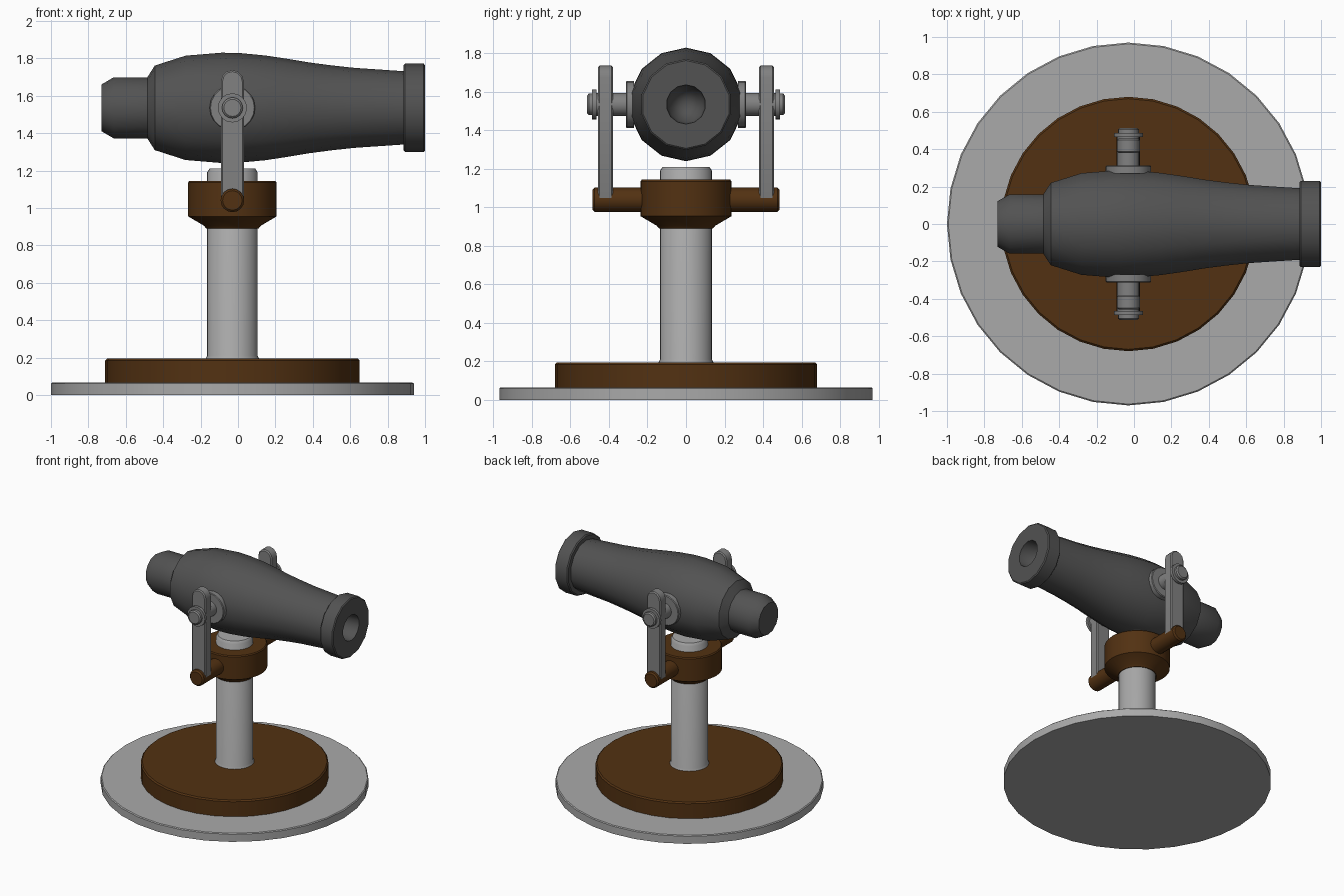
import bpy
import bmesh
from math import cos, sin, pi, radians
from mathutils import Matrix, Vector

cube = bpy.data.objects.get("Cube")
if cube:
    bpy.data.objects.remove(cube, do_unlink=True)

AXIS_X = -0.03      # centre line of the stand
BARREL_Z = 1.535    # height of the barrel and its pivots
PEG_Z = 1.04


def material(name, color):
    mat = bpy.data.materials.new(name)
    mat.use_nodes = True
    mat.diffuse_color = (*color, 1)
    mat.node_tree.nodes["Principled BSDF"].inputs["Base Color"].default_value = (*color, 1)
    return mat


pale_metal = material("pale metal", (0.40, 0.40, 0.40))
mid_metal = material("mid grey metal", (0.22, 0.22, 0.22))
iron = material("dark iron", (0.085, 0.085, 0.085))
wood = material("brown wood", (0.085, 0.031, 0.006))


def finish(name, bm, mat, matrix):
    bmesh.ops.recalc_face_normals(bm, faces=bm.faces)
    mesh = bpy.data.meshes.new(name)
    bm.to_mesh(mesh)
    bm.free()
    mesh.transform(matrix)
    mesh.materials.append(mat)
    obj = bpy.data.objects.new(name, mesh)
    bpy.context.collection.objects.link(obj)
    bpy.ops.object.select_all(action="DESELECT")
    obj.select_set(True)
    bpy.context.view_layer.objects.active = obj
    bpy.ops.object.shade_smooth_by_angle(angle=radians(35))
    return obj


def lathe(name, profile, mat, sides=32, matrix=Matrix.Translation((AXIS_X, 0, 0))):
    """Turn (height, radius) pairs about z; a zero radius closes to a point."""
    bm = bmesh.new()
    rings = []
    for h, r in profile:
        count = sides if r > 0 else 1
        rings.append([bm.verts.new((r * cos(2 * pi * i / sides), r * sin(2 * pi * i / sides), h))
                      for i in range(count)])
    for a, b in zip(rings, rings[1:]):
        for i in range(sides):
            j = (i + 1) % sides
            quad = [a[i % len(a)], a[j % len(a)], b[j % len(b)], b[i % len(b)]]
            bm.faces.new(list(dict.fromkeys(quad)))
    for ring in (rings[0], rings[-1]):
        if len(ring) > 1:
            bm.faces.new(ring)
    return finish(name, bm, mat, matrix)


def along_y(side, z):
    """Place a lathed part with its axis pointing out to one side."""
    turn = Vector((0, 0, 1)).rotation_difference(Vector((0, side, 0))).to_matrix().to_4x4()
    return Matrix.Translation((AXIS_X, 0, z)) @ turn


# Stand
lathe("base_plate", [(0, 0.97), (0.06, 0.97), (0.066, 0.963)], pale_metal)
lathe("wooden_base", [(0.066, 0.68), (0.185, 0.68), (0.195, 0.67)], wood)
lathe("column", [(0.19, 0.145), (0.21, 0.135), (1.19, 0.135), (1.21, 0.122)], pale_metal)
lathe("collar", [(0.89, 0.14), (0.905, 0.152), (0.955, 0.237), (1.136, 0.237), (1.144, 0.23)], wood)

# Barrel, turned about the x axis with a hollow muzzle
barrel_profile = [
    (-0.73, 0.125), (-0.665, 0.163), (-0.485, 0.163), (-0.445, 0.226), (-0.28, 0.279),
    (-0.085, 0.295), (0.02, 0.292), (0.145, 0.280), (0.265, 0.262), (0.385, 0.242),
    (0.5, 0.227), (0.62, 0.214), (0.885, 0.196), (0.885, 0.228), (0.893, 0.236),
    (0.993, 0.236), (1.0, 0.228), (1.0, 0.102), (0.9, 0.09), (0.8, 0.0),
]
lathe("barrel", barrel_profile, iron, sides=14,
      matrix=Matrix.Translation((0, 0, BARREL_Z)) @ Matrix.Rotation(pi / 2, 4, "Y"))


def bracket(name, side):
    """Upright bar with rounded ends and softened edges."""
    half, low, high, steps = 0.061, 0.985, 1.737, 6
    outline = []
    for centre, start in ((high - half, 0), (low + half, pi)):
        for i in range(steps + 1):
            a = start + pi * i / steps
            outline.append((half * cos(a), centre + half * sin(a)))
    bm = bmesh.new()
    face = bm.faces.new([bm.verts.new((x, 0.38, z)) for x, z in outline])
    grown = bmesh.ops.extrude_face_region(bm, geom=[face])
    moved = [v for v in grown["geom"] if isinstance(v, bmesh.types.BMVert)]
    bmesh.ops.translate(bm, verts=moved, vec=(0, 0.076, 0))
    rims = [e for e in bm.edges if abs(e.verts[0].co.y - e.verts[1].co.y) < 0.001]
    bmesh.ops.bevel(bm, geom=rims, offset=0.008, segments=1, affect="EDGES")
    for v in bm.verts:
        v.co.y *= side
    finish(name, bm, mid_metal, Matrix.Translation((AXIS_X, 0, 0)))


# Pivots, brackets and pegs on both sides
for side, label in ((-1, "front"), (1, "back")):
    lathe(label + "_peg", [(0.2, 0.063), (0.475, 0.063), (0.486, 0.052)], wood,
          sides=16, matrix=along_y(side, PEG_Z))
    bracket(label + "_bracket", side)
    lathe(label + "_pivot_disc", [(0.27, 0.122), (0.307, 0.122), (0.312, 0.117)], mid_metal,
          sides=20, matrix=along_y(side, BARREL_Z))
    lathe(label + "_pivot_pin",
          [(0.25, 0.06), (0.465, 0.06), (0.465, 0.078), (0.487, 0.078),
           (0.487, 0.056), (0.505, 0.056), (0.514, 0.046)],
          mid_metal, sides=16, matrix=along_y(side, BARREL_Z))
